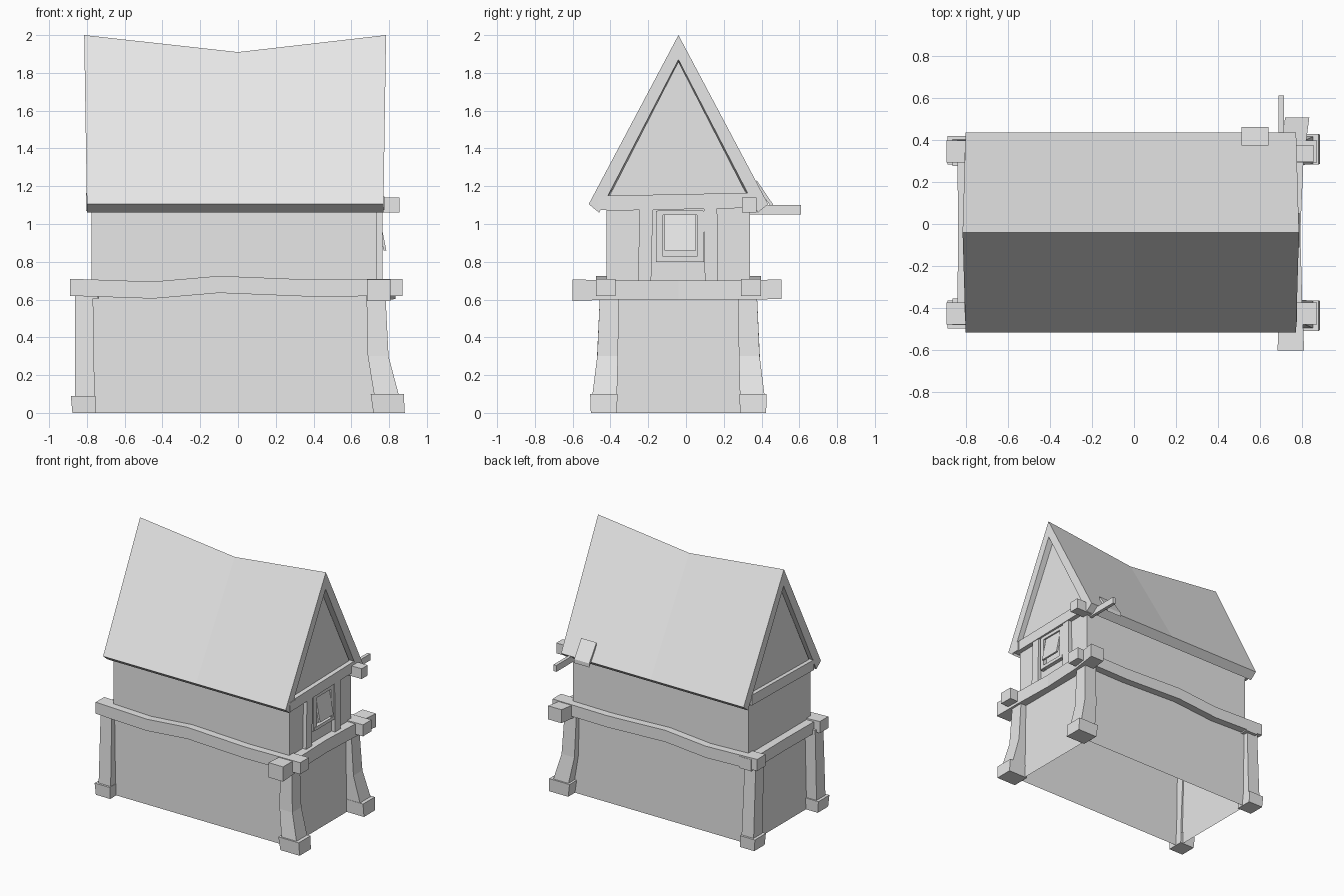
import bpy
import bmesh
from mathutils import Vector

if "Cube" in bpy.data.objects:
    bpy.data.objects.remove(bpy.data.objects["Cube"])

# One flat colour for the whole house
grey = bpy.data.materials.new("plain_grey")
grey.use_nodes = True
colour = (0.8, 0.8, 0.8, 1)
grey.diffuse_color = colour
grey.node_tree.nodes["Principled BSDF"].inputs["Base Color"].default_value = colour

MID_Y = -0.04          # depth of the ridge line
AXES = {"x": (1, 2), "y": (0, 2), "z": (0, 1)}


def loft(name, rings, cap_start=True, cap_end=True):
    """Join matching closed rings of points into one solid."""
    bm = bmesh.new()
    loops = [[bm.verts.new(point) for point in ring] for ring in rings]
    count = len(loops[0])
    for first, second in zip(loops, loops[1:]):
        for i in range(count):
            j = (i + 1) % count
            bm.faces.new((first[i], first[j], second[j], second[i]))
    if cap_start:
        bm.faces.new(loops[0])
    if cap_end:
        bm.faces.new(loops[-1])
    bmesh.ops.recalc_face_normals(bm, faces=bm.faces)
    mesh = bpy.data.meshes.new(name)
    bm.to_mesh(mesh)
    bm.free()
    mesh.materials.append(grey)
    obj = bpy.data.objects.new(name, mesh)
    bpy.context.collection.objects.link(obj)
    return obj


def timber(name, axis, width, height, path, flare=None):
    """Sweep a rectangle along a path; flare scales it at each point."""
    a, b = AXES[axis]
    flare = flare or [1] * len(path)
    rings = []
    for point, scale in zip(path, flare):
        ring = []
        for sa, sb in ((-1, -1), (1, -1), (1, 1), (-1, 1)):
            corner = Vector(point)
            corner[a] += sa * width * scale / 2
            corner[b] += sb * height * scale / 2
            ring.append(corner)
        rings.append(ring)
    return loft(name, rings)


# Walls with gables, open underneath
def wall_ring(x):
    half, eave, peak = 0.38, 1.12, 1.86
    outline = [(-half, 0), (half, 0), (half, eave), (0, peak), (-half, eave)]
    return [(x, MID_Y + y, z) for y, z in outline]


walls = loft("walls", [wall_ring(-0.775), wall_ring(0.735)])
bm = bmesh.new()
bm.from_mesh(walls.data)
floor = [f for f in bm.faces if f.calc_center_median().z < 0.01]
bmesh.ops.delete(bm, geom=floor, context="FACES_ONLY")
bm.to_mesh(walls.data)
bm.free()


# Swayback roof: a folded slab whose ridge dips in the middle
def roof_ring(x, dip):
    eave, ridge, thick = 1.105, 2 - dip, 0.13
    outline = [(-0.475, eave), (0, ridge), (0.475, eave),
               (0.42, 1.06), (0, ridge - thick), (-0.42, 1.06)]
    return [(x * (1 + 0.02 * (z - eave)), MID_Y + y, z) for y, z in outline]


loft("roof", [roof_ring(-0.8, 0), roof_ring(0, 0.09), roof_ring(0.77, 0)])

# Corner posts with footings, and the wavy long floor beams
for side, label in ((-1, "front"), (1, "back")):
    def depth(offset):
        return MID_Y + side * offset

    timber(label + "_plain_post", "z", 0.095, 0.1,
           [(-0.81, depth(0.39), 0), (-0.815, depth(0.365), 0.64)], [1.1, 1])
    timber(label + "_plain_footing", "z", 0.13, 0.135,
           [(-0.815, depth(0.39), 0), (-0.82, depth(0.39), 0.09)], [0.95, 1])
    timber(label + "_flared_post", "z", 0.1, 0.1,
           [(0.79, depth(0.39), 0.05), (0.785, depth(0.39), 0.1),
            (0.742, depth(0.375), 0.3), (0.73, depth(0.365), 0.64)],
           [1.3, 1.3, 1.1, 1])
    timber(label + "_flared_footing", "z", 0.175, 0.145,
           [(0.8, depth(0.395), 0), (0.79, depth(0.395), 0.1)], [0.95, 1])
    wave = [(-0.89, 0.665), (-0.45, 0.65), (-0.1, 0.68), (0.4, 0.66), (0.87, 0.665)]
    timber(label + "_floor_beam", "x", 0.105, 0.09,
           [(x, depth(0.385), z) for x, z in wave])

# Short floor beams across both ends
timber("window_end_floor_beam", "y", 0.11, 0.1,
       [(0.745, -0.6, 0.65), (0.745, -0.4, 0.65), (0.735, MID_Y, 0.65),
        (0.75, 0.3, 0.65), (0.775, 0.505, 0.655)], [1.15, 1, 1, 1, 1.05])
timber("plain_end_floor_beam", "y", 0.1, 0.09,
       [(-0.79, -0.45, 0.65), (-0.785, MID_Y, 0.65), (-0.79, 0.4, 0.65)])

# Beams below the gables
for label, x in (("window_end", 0.74), ("plain_end", -0.775)):
    timber(label + "_gable_beam", "y", 0.06, 0.08,
           [(x, -0.42, 1.11), (x, 0.34, 1.125)])

# Stub ends at the eaves
timber("back_eave_stub", "x", 0.075, 0.08, [(0.7, 0.335, 1.1), (0.855, 0.335, 1.1)])
timber("front_eave_stub", "x", 0.07, 0.07, [(0.7, -0.42, 1.11), (0.775, -0.43, 1.11)])
timber("hoist_arm", "y", 0.025, 0.05, [(0.7, 0.3, 1.075), (0.7, 0.61, 1.075)])

# Loose plank on the back slope
timber("roof_plank", "y", 0.13, 0.03, [(0.575, 0.372, 1.22), (0.575, 0.46, 1.09)])

# Wall studs beside the window
for label, y, lean in (("front", -0.21, -0.01), ("back", 0.13, 0.005)):
    timber(label + "_stud", "z", 0.05, 0.07,
           [(0.74, y + lean, 0.68), (0.74, y, 1.09)])

# Window frame and its tilted shutter
for label, y in (("front", -0.14), ("back", 0.077)):
    timber(label + "_window_jamb", "z", 0.04, 0.035,
           [(0.74, y, 0.8), (0.74, y, 1.07)])
timber("window_sill", "y", 0.05, 0.025, [(0.74, -0.15, 0.815), (0.74, 0.09, 0.815)])
timber("window_head", "y", 0.04, 0.025, [(0.74, -0.15, 1.06), (0.74, 0.09, 1.06)])
timber("shutter", "z", 0.015, 0.165, [(0.778, -0.03, 0.86), (0.74, -0.03, 1.05)])
